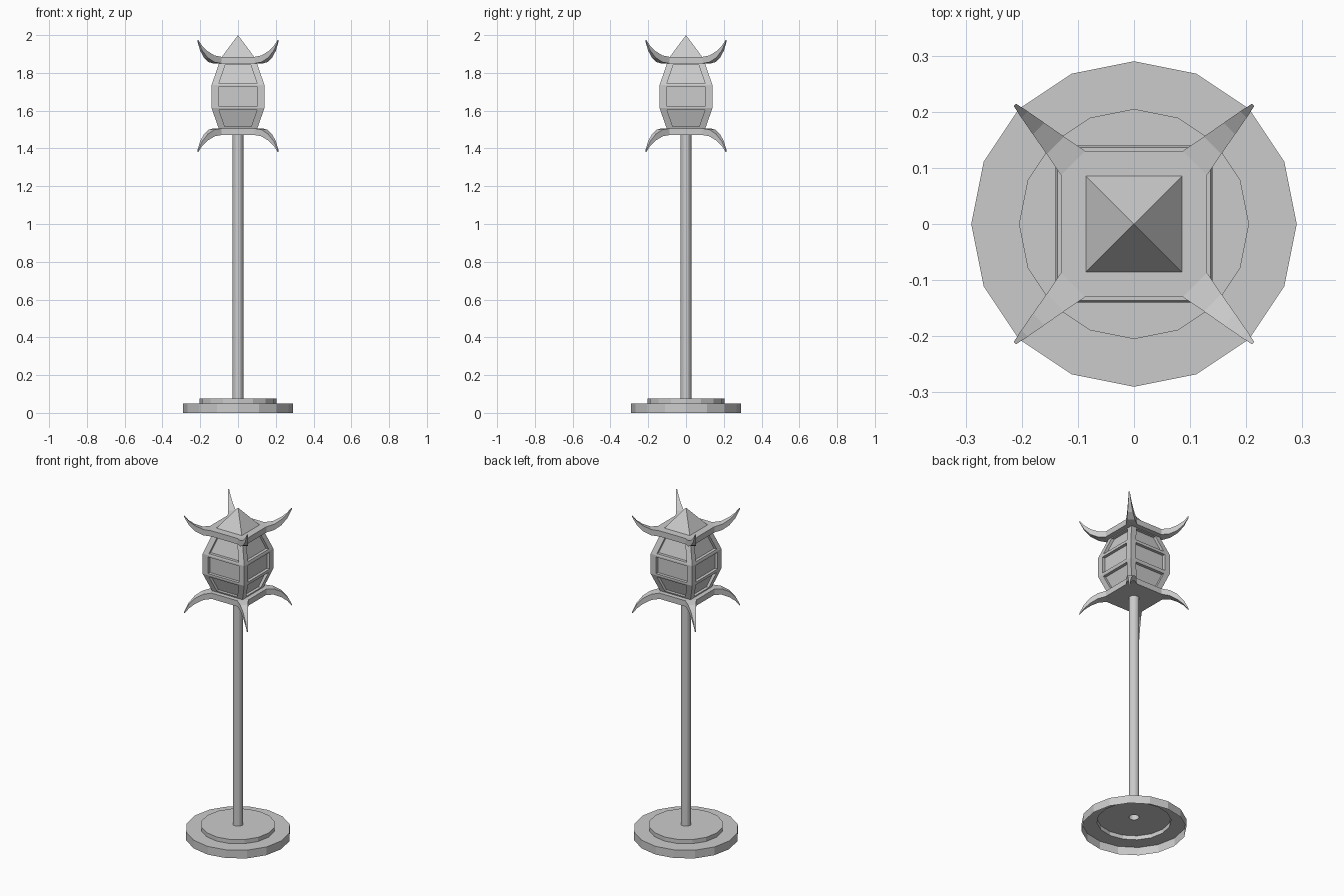
import bpy, bmesh
from math import pi, sin, cos
from mathutils import Matrix, Vector

if "Cube" in bpy.data.objects:
    bpy.data.objects.remove(bpy.data.objects["Cube"])


def finish(bm, name):
    bmesh.ops.remove_doubles(bm, verts=bm.verts, dist=1e-5)
    bmesh.ops.recalc_face_normals(bm, faces=bm.faces)
    me = bpy.data.meshes.new(name)
    bm.to_mesh(me)
    bm.free()
    ob = bpy.data.objects.new(name, me)
    bpy.context.collection.objects.link(ob)
    return ob


def loft(bm, rings, closed=True):
    """Join successive vertex rings with quads."""
    n = len(rings[0])
    for a, b in zip(rings, rings[1:]):
        for i in range(n):
            j = (i + 1) % n
            bm.faces.new((a[i], a[j], b[j], b[i]))


def lathe(name, profile, sides=16):
    bm = bmesh.new()
    rings = [[bm.verts.new((r * cos(2 * pi * i / sides), r * sin(2 * pi * i / sides), z))
              for i in range(sides)] for r, z in profile]
    loft(bm, rings)
    return finish(bm, name)


# Stepped foot and pole: thin shells, open underneath
foot = lathe("foot", [(0.29, 0), (0.29, 0.05), (0.205, 0.05), (0.205, 0.075), (0.028, 0.075)])
pole = lathe("pole", [(0.028, 0.075), (0.028, 1.475)])
for p in pole.data.polygons:
    if p.normal.x * p.center.x + p.normal.y * p.center.y < 0:
        p.flip()
for p in foot.data.polygons:
    c = p.center
    if p.normal.z < -0.5 or p.normal.x * c.x + p.normal.y * c.y < -1e-3:
        p.flip()

# Horn sections: diagonal position, top z, bottom z, half width
HORN = [(0.1085, 1.885, 1.85, 0.0304), (0.14, 1.892, 1.857, 0.022),
        (0.17, 1.914, 1.880, 0.0145), (0.195, 1.943, 1.918, 0.008),
        (0.2125, 1.975, 1.965, 0.003)]


def horned_plate(name, flip):
    bm = bmesh.new()
    zz = (lambda z: 3.356 - z) if flip else (lambda z: z)
    corners = []
    for k in range(4):
        rot = Matrix.Rotation(k * pi / 2, 3, 'Z')
        rings = []
        for d, zt, zb, w in HORN:
            o = w * 0.7071
            rings.append([bm.verts.new(rot @ Vector((d + s * o, d - s * o, zz(z))))
                          for s, z in ((1, zb), (-1, zb), (-1, zt), (1, zt))])
        loft(bm, rings)
        bm.faces.new(rings[-1])
        corners.append(rings[0])
    # flat plate between the horns
    bm.faces.new([v for c in corners for v in c[:2]])
    bm.faces.new([v for c in corners for v in (c[3], c[2])])
    for k in range(4):
        a, b = corners[k], corners[(k + 1) % 4]
        bm.faces.new((a[1], b[0], b[3], a[2]))
    return finish(bm, name)


horned_plate("roof_plate", False)
horned_plate("bottom_plate", True)

# Lantern body: barrel-shaped square frame, three recessed panes per side
LEVELS = [(1.505, 0.102), (1.614, 0.14), (1.735, 0.14), (1.852, 0.10)]
POST, DEPTH = 0.036, 0.018
bm = bmesh.new()
for k in range(4):
    rot = Matrix.Rotation(k * pi / 2, 3, 'Z')
    for i in range(3):
        (z0, h0), (z1, h1) = LEVELS[i], LEVELS[i + 1]

        def quad(margin, post, back):
            t0, t1 = margin / (z1 - z0), 1 - margin / (z1 - z0)
            out = []
            for t, s in ((t0, -1), (t0, 1), (t1, 1), (t1, -1)):
                h, z = h0 + (h1 - h0) * t, z0 + (z1 - z0) * t
                out.append(bm.verts.new(rot @ Vector((s * (h - post), back - h, z))))
            return out

        rings = [quad(0, 0, 0), quad(0.01, POST, 0), quad(0.01, POST, DEPTH)]
        loft(bm, rings)
        bm.faces.new(rings[-1])
finish(bm, "lantern_body")

# Pyramid cap
bm = bmesh.new()
bmesh.ops.create_cone(bm, cap_ends=True, segments=4, radius1=0.087 * 2 ** 0.5, radius2=0, depth=0.117,
                      matrix=Matrix.Translation((0, 0, 1.9415)) @ Matrix.Rotation(pi / 4, 4, 'Z'))
cap = finish(bm, "roof_cap")
